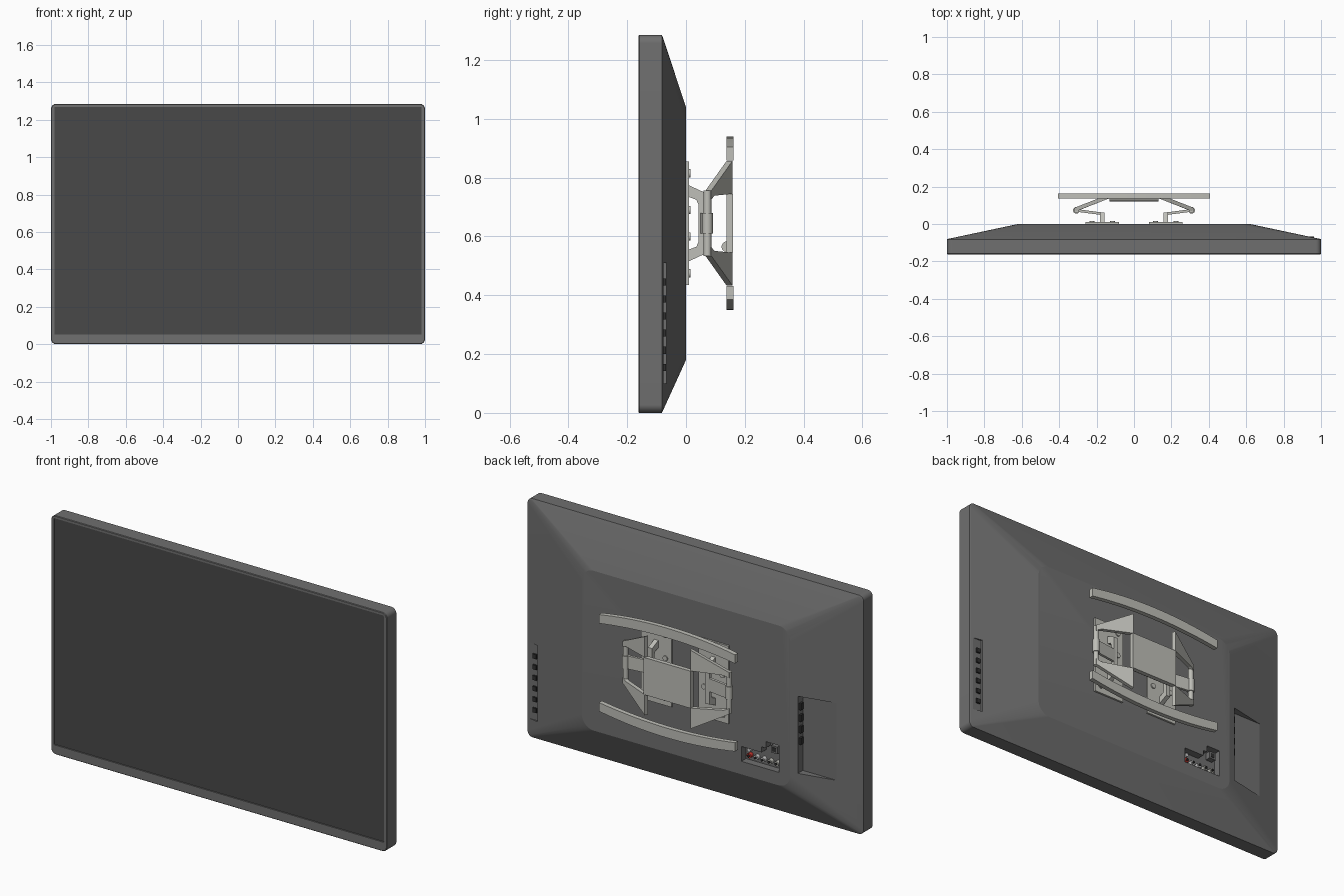
import bpy, bmesh, math
from mathutils import Vector

if "Cube" in bpy.data.objects:
    bpy.data.objects.remove(bpy.data.objects["Cube"])


def material(name, r, g, b):
    m = bpy.data.materials.new(name)
    m.diffuse_color = (r, g, b, 1)
    m.use_nodes = True
    m.node_tree.nodes["Principled BSDF"].inputs["Base Color"].default_value = m.diffuse_color
    return m


CASE = material("case_grey", 0.16, 0.16, 0.16)
GLASS = material("screen_dark", 0.065, 0.065, 0.065)
METAL = material("mount_grey", 0.52, 0.52, 0.48)
BLACK = material("port_black", 0.03, 0.03, 0.03)
RED = material("jack_red", 0.6, 0.04, 0.03)
WHITE = material("jack_white", 0.7, 0.7, 0.7)


def finish(name, bm, mat, smooth=None):
    bmesh.ops.recalc_face_normals(bm, faces=bm.faces)
    me = bpy.data.meshes.new(name)
    bm.to_mesh(me)
    bm.free()
    ob = bpy.data.objects.new(name, me)
    bpy.context.collection.objects.link(ob)
    me.materials.append(mat)
    if smooth:
        smooth_object(ob, smooth)
    return ob


def smooth_object(ob, angle):
    bpy.ops.object.select_all(action='DESELECT')
    ob.select_set(True)
    bpy.context.view_layer.objects.active = ob
    bpy.ops.object.shade_smooth_by_angle(angle=math.radians(angle))


def extrude(name, pts, vec, mat, smooth=None):
    """Closed outline of 3D points pushed along a vector."""
    bm = bmesh.new()
    a = [bm.verts.new(p) for p in pts]
    b = [bm.verts.new(Vector(p) + Vector(vec)) for p in pts]
    bm.faces.new(a)
    bm.faces.new(b)
    n = len(pts)
    for i in range(n):
        j = (i + 1) % n
        bm.faces.new((a[i], a[j], b[j], b[i]))
    return finish(name, bm, mat, smooth)


def box(name, x0, x1, y0, y1, z0, z1, mat):
    return extrude(name, [(x0, y0, z0), (x1, y0, z0), (x1, y0, z1), (x0, y0, z1)],
                   (0, y1 - y0, 0), mat)


def rod(name, start, vec, r, mat, n=20):
    d = Vector(vec)
    q = d.to_track_quat('Z', 'Y')
    pts = [Vector(start) + q @ Vector((r * math.cos(i * math.tau / n), r * math.sin(i * math.tau / n), 0))
           for i in range(n)]
    return extrude(name, pts, d, mat, 40)


def ring(hx, z0, z1, r, y, seg=12):
    pts = []
    for k, (cx, cz) in enumerate([(hx - r, z1 - r), (r - hx, z1 - r), (r - hx, z0 + r), (hx - r, z0 + r)]):
        for i in range(seg + 1):
            a = math.radians(90 * (k + i / seg))
            pts.append((cx + r * math.cos(a), y, cz + r * math.sin(a)))
    return pts


# case: slab with recessed front, sloping back and flat plateau
bm = bmesh.new()
rings = [ring(0.983, 0.05, 1.27, 0.008, -0.154), ring(0.983, 0.05, 1.27, 0.008, -0.162),
         ring(0.997, 0.003, 1.282, 0.026, -0.162), ring(1.0, 0, 1.285, 0.028, -0.159),
         ring(1.0, 0, 1.285, 0.028, -0.082), ring(0.996, 0.004, 1.281, 0.026, -0.08),
         ring(0.62, 0.18, 1.04, 0.07, 0)]
loops = [[bm.verts.new(p) for p in r] for r in rings]
for a, b in zip(loops, loops[1:]):
    for i in range(len(a)):
        j = (i + 1) % len(a)
        bm.faces.new((a[i], a[j], b[j], b[i]))
bm.faces.new(loops[0])
bm.faces.new(loops[-1])
case = finish("television_case", bm, CASE)

# pockets cut in the back: connector bay, side bay, button strip
bay = [(-0.33, 0.25), (-0.33, 0.33), (-0.45, 0.33), (-0.45, 0.36), (-0.475, 0.36),
       (-0.475, 0.395), (-0.555, 0.395), (-0.555, 0.25)]
cutters = [extrude("bay_cutter", [(x, -0.04, z) for x, z in bay], (0, 0.1, 0), CASE),
           box("side_bay_cutter", -0.87, -0.66, -0.051, 0.05, 0.27, 0.685, CASE),
           box("button_cutter", 0.93, 0.985, -0.077, 0.0, 0.1, 0.51, CASE)]
bpy.context.view_layer.objects.active = case
for c in cutters:
    m = case.modifiers.new("pocket", 'BOOLEAN')
    m.object = c
    m.operation = 'DIFFERENCE'
    m.solver = 'EXACT'
    bpy.ops.object.modifier_apply(modifier=m.name)
    bpy.data.objects.remove(c)
smooth_object(case, 10)

box("screen_panel", -0.982, 0.982, -0.157, -0.153, 0.051, 1.269, GLASS)

# buttons, side ports and round jacks
for i in range(6):
    z = 0.155 + i * 0.058
    box("control_button", 0.94, 0.963, -0.08, -0.068, z - 0.012, z + 0.012, BLACK)
for i in range(4):
    z = 0.44 + i * 0.062
    box("side_port", -0.672, -0.655, -0.04, -0.018, z - 0.018, z + 0.018, BLACK)
for i, m in enumerate([RED, WHITE, WHITE, METAL, METAL]):
    x = -0.36 - i * 0.041
    rod("jack_ring", (x, -0.042, 0.28), (0, 0.022, 0), 0.013, m, 16)
    rod("jack_core", (x, -0.03, 0.28), (0, 0.018, 0), 0.006, BLACK, 12)
rod("jack_ring", (-0.36, -0.042, 0.31), (0, 0.022, 0), 0.01, WHITE, 16)
box("square_socket", -0.538, -0.5, -0.042, -0.01, 0.34, 0.378, CASE)
box("square_socket_hole", -0.53, -0.508, -0.02, -0.008, 0.348, 0.37, BLACK)

# wall mount: everything is symmetric about x = 0 and z = ZC
ZC = 0.645
box("mount_centre_plate", -0.14, 0.14, 0.137, 0.16, ZC - 0.1, ZC + 0.1, METAL)
rod("mount_plate_lip", (-0.13, 0.14, ZC - 0.08), (0.26, 0, 0), 0.019, METAL)

bracket = [(0.008, 0.13), (0.062, 0.105), (0.062, -0.105), (0.008, -0.13), (0.008, -0.09),
           (0.035, -0.08), (0.042, -0.065), (0.042, 0.065), (0.035, 0.08), (0.008, 0.09)]
for s in (1, -1):
    # plate bolted to the television
    x0, x1 = sorted((s * 0.08, s * 0.26))
    box("mount_back_plate", x0, x1, -0.002, 0.01, ZC - 0.21, ZC + 0.21, METAL)
    for bx in (0.115, 0.225):
        for bz in (-0.17, -0.045, 0.045, 0.17):
            rod("plate_bolt", (s * bx, 0.008, ZC + bz), (0, 0.008, 0), 0.014, METAL, 16)
    # bracket, link and hinge
    extrude("mount_bracket", [(s * 0.17 - 0.012, y, ZC + z) for y, z in bracket], (0.024, 0, 0), METAL)
    extrude("hinge_link", [(s * 0.165, 0.047, ZC - 0.035), (s * 0.31, 0.066, ZC - 0.035),
                           (s * 0.31, 0.066, ZC + 0.035), (s * 0.165, 0.047, ZC + 0.035)],
            (0, 0.014, 0), METAL)
    rod("hinge_pole", (s * 0.308, 0.073, ZC - 0.112), (0, 0, 0.224), 0.013, METAL)
    rod("hinge_sleeve", (s * 0.308, 0.073, ZC - 0.035), (0, 0, 0.07), 0.018, METAL)
    for t in (1, -1):
        # flaring arm from hinge pole to centre plate
        extrude("mount_arm", [(s * 0.312, 0.067, ZC + t * 0.082), (s * 0.285, 0.077, ZC + t * 0.094),
                              (s * 0.13, 0.138, ZC + t * 0.1), (s * 0.13, 0.138, ZC + t * 0.212),
                              (s * 0.312, 0.067, ZC + t * 0.112)],
                (s * 0.006, 0.02, 0), METAL)

# bowed wall rails, above and below
for t in (1, -1):
    xs = [-0.405 + 0.81 * i / 20 for i in range(21)]
    bow = [1 - (x / 0.405) ** 2 for x in xs]
    outer = [(x, 0.137, ZC + t * (0.26 + 0.035 * b)) for x, b in zip(xs, bow)]
    inner = [(x, 0.137, ZC + t * (0.213 + 0.03 * b)) for x, b in zip(xs, bow)]
    extrude("wall_rail", outer + inner[::-1], (0, 0.025, 0), METAL, 30)
